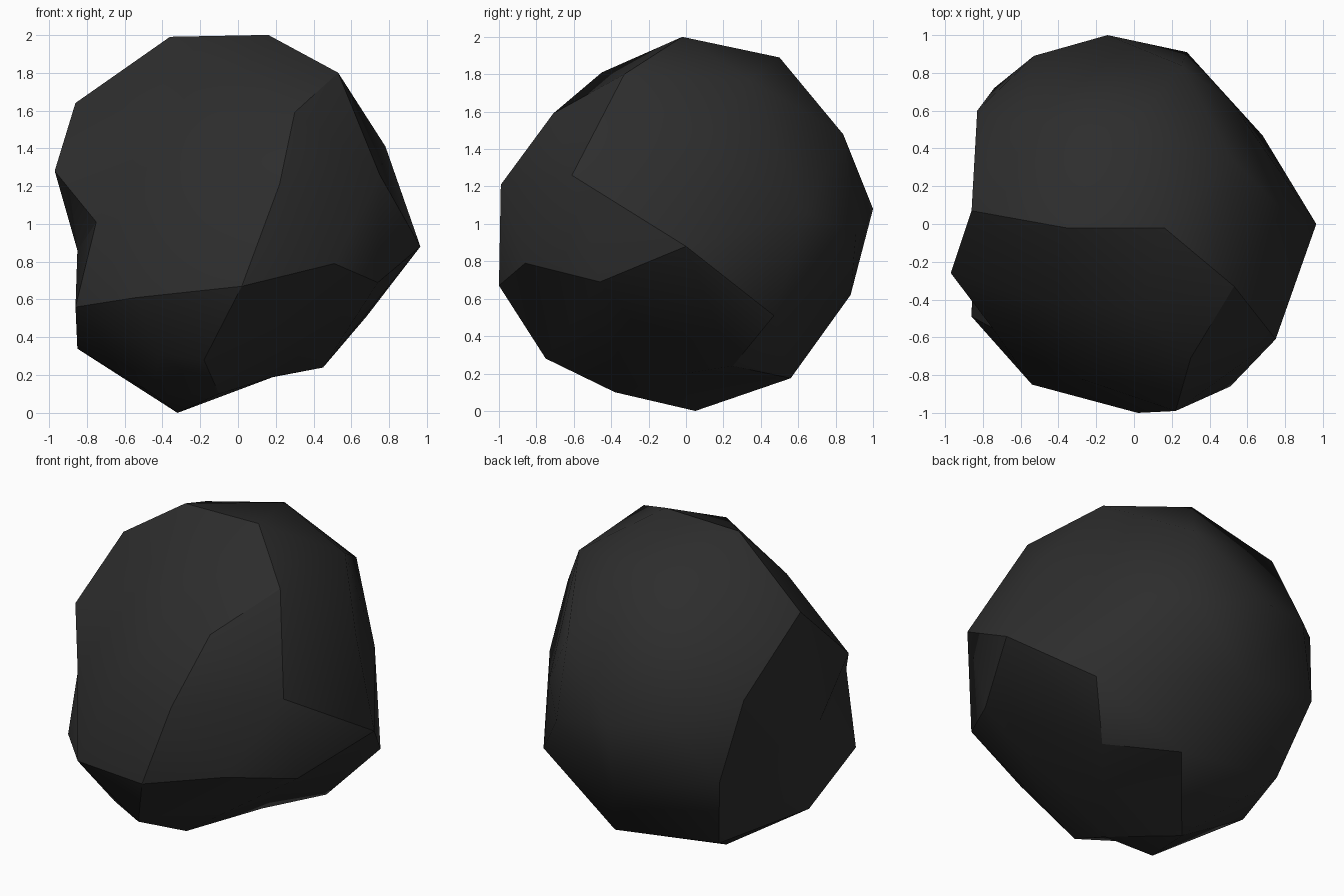
import bpy, bmesh
from mathutils import Vector

if "Cube" in bpy.data.objects:
    bpy.data.objects.remove(bpy.data.objects["Cube"])

CENTRE = Vector((0, 0, 1))

# Corners of the boulder, grouped by region; each letter names one corner
CORNERS = {
    # crown and front ridge
    'a': (-.36, -.02, 1.99), 'b': (.16, -.02, 2.0), 'c': (.53, -.33, 1.80),
    'd': (.30, -.71, 1.59), 'e': (.22, -.99, 1.21), 'f': (.02, -1.0, .67),
    'g': (.03, -.45, 1.81), 'h': (-.42, -.42, 1.58), 'i': (-.28, -.82, 1.2),
    # right side
    'j': (.78, .08, 1.41), 'k': (.75, -.61, 1.26), 'l': (.965, 0, .88),
    'm': (.74, -.46, .69), 'n': (.51, -.86, .79), 'o': (.68, .47, .51),
    # underside
    'p': (.45, .25, .24), 'q': (.11, .56, .175), 'r': (-.32, .05, 0),
    's': (-.10, -.38, .10), 't': (-.18, -.75, .28), 'u': (-.45, -.37, .10),
    'v': (.20, -.04, .195), 'w': (-.42, -.65, .31), 'x': (-.62, .55, .28),
    # left side
    'y': (-.97, -.26, 1.28), 'z': (-.86, .07, 1.64), 'A': (-.54, -.85, .61),
    'B': (-.86, -.49, .56), 'C': (-.75, -.55, 1.01), 'D': (-.85, -.03, .34),
    'E': (-.85, -.14, .86), 'F': (-.83, .60, 1.27), 'G': (-.74, .72, .76),
    # back
    'I': (.52, .34, 1.77), 'J': (-.02, .50, 1.89), 'K': (-.60, .53, 1.73),
    'L': (.52, .64, 1.06), 'M': (-.14, 1.0, 1.08), 'N': (.28, .91, .96),
    'O': (.25, .84, 1.48), 'P': (-.10, .88, .62), 'Q': (-.53, .89, 1.14),
}

# Sharp creases running from corner to corner, and soft edges that must exist
CREASES = ['abcdefABCyza', 'cklmnf', 'lopqr', 'ftsr', 'rDB', 'zFGxD', 'CE']
SOFT = ['zE', 'vq']

# Skin the corners as a ball, then push each one out to its true place
bm = bmesh.new()
vert = {}
for name, co in CORNERS.items():
    vert[name] = bm.verts.new((Vector(co) - CENTRE).normalized())
bmesh.ops.convex_hull(bm, input=bm.verts[:])
for f in bm.faces:
    f.smooth = True


def join(v1, v2, smooth):
    """Set the edge between two corners, flipping a diagonal if it is missing."""
    edge = bm.edges.get((v1, v2))
    if edge is None:
        for f in v1.link_faces[:]:
            side = next(e for e in f.edges if v1 not in e.verts)
            if any(v2 in n.verts for n in side.link_faces):
                edge = bmesh.utils.edge_rotate(side, True)
                break
    if edge:
        edge.smooth = smooth


for chains, smooth in ((SOFT, True), (CREASES, False)):
    for chain in chains:
        for first, second in zip(chain, chain[1:]):
            join(vert[first], vert[second], smooth)

for name, co in CORNERS.items():
    vert[name].co = co
bmesh.ops.recalc_face_normals(bm, faces=bm.faces[:])

mesh = bpy.data.meshes.new("boulder")
bm.to_mesh(mesh)
bm.free()

# One dark stone colour
stone = bpy.data.materials.new("dark stone")
stone.diffuse_color = (.026, .026, .026, 1)
stone.use_nodes = True
stone.node_tree.nodes["Principled BSDF"].inputs["Base Color"].default_value = stone.diffuse_color
mesh.materials.append(stone)
bpy.context.collection.objects.link(bpy.data.objects.new("boulder", mesh))
